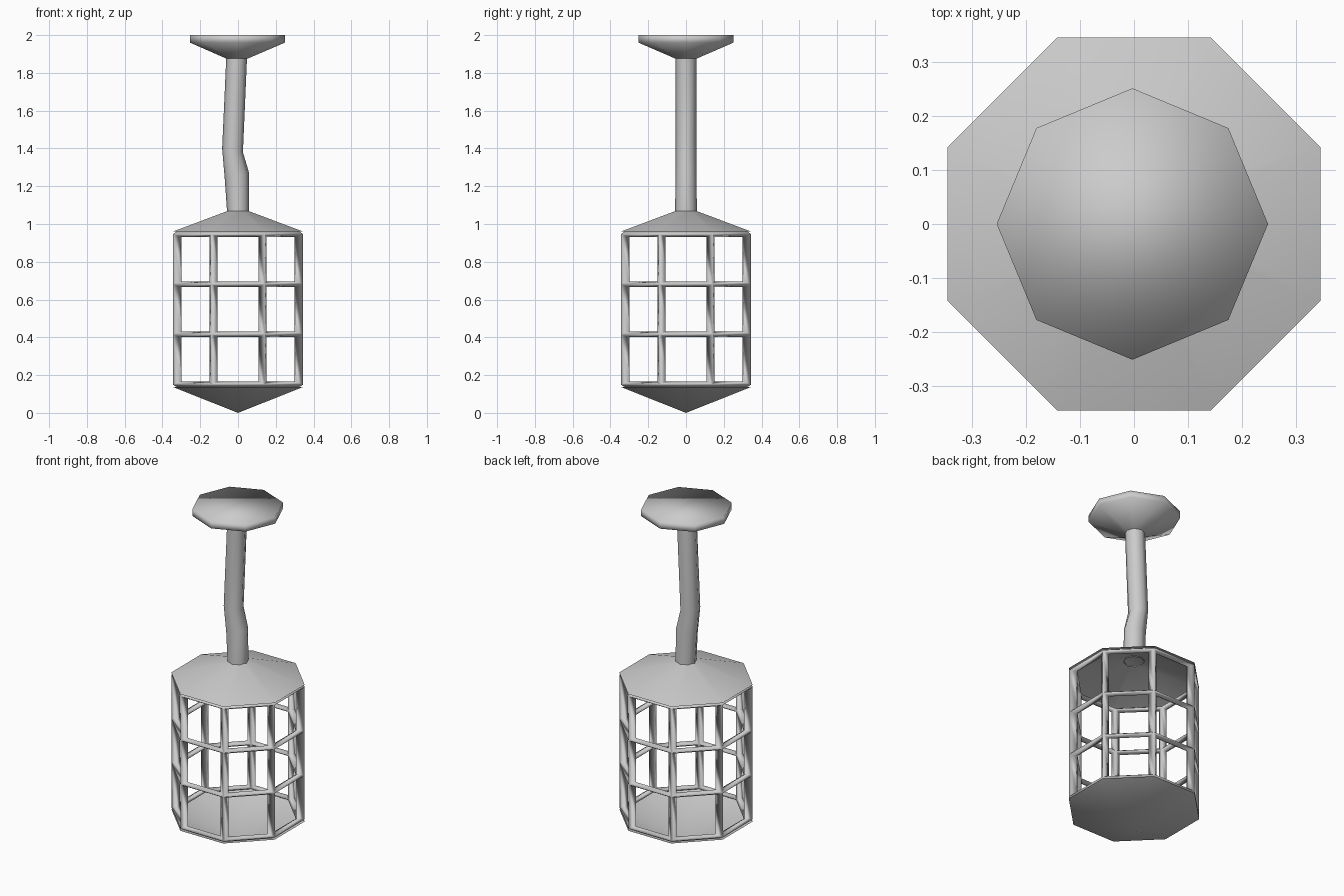
import bpy
from math import cos, sin, pi

if "Cube" in bpy.data.objects:
    bpy.data.objects.remove(bpy.data.objects["Cube"])

SIDES = 8
GREY = (0.6, 0.6, 0.6, 1)
metal = bpy.data.materials.new("grey metal")
metal.use_nodes = True
metal.diffuse_color = GREY
metal.node_tree.nodes["Principled BSDF"].inputs["Base Color"].default_value = GREY


def loft(name, rings, phase=0.0, cap_top=False, apex=None):
    """Skin rings of (centre x, z, x radius, y radius, tilt in z per x)."""
    verts, faces = [], []
    for cx, z, rx, ry, tilt in rings:
        for i in range(SIDES):
            a = 2 * pi * i / SIDES + phase
            verts.append((cx + rx * cos(a), ry * sin(a), z + tilt * rx * cos(a)))
    for r in range(len(rings) - 1):
        for i in range(SIDES):
            j = (i + 1) % SIDES
            b = r * SIDES
            faces.append((b + i, b + j, b + SIDES + j, b + SIDES + i))
    if cap_top:
        faces.append(tuple(range(len(verts) - SIDES, len(verts))))
    if apex is not None:
        verts.append((0, 0, apex))
        faces += [(len(verts) - 1, (i + 1) % SIDES, i) for i in range(SIDES)]
    mesh = bpy.data.meshes.new(name)
    mesh.from_pydata(verts, [], faces)
    mesh.materials.append(metal)
    mesh.shade_smooth()
    obj = bpy.data.objects.new(name, mesh)
    bpy.context.collection.objects.link(obj)
    return obj


def ring(z, r, cx=0.0):
    return (cx, z, r, r, 0)


HALF = pi / SIDES
CAGE_R = 0.373

# Barred cage: thinner rails than posts, so it is framed before a vertical squash
SQUASH = 0.6
low, high = 0.15, 0.947
rows = [(low + (high - low) * k / 3) / SQUASH for k in range(4)]
cage = loft("cage_bars", [ring(z, CAGE_R) for z in rows], HALF)
cage.scale.z = SQUASH
frame = cage.modifiers.new("bars", 'WIREFRAME')
frame.thickness = 0.05
frame.offset = -1
frame.use_boundary = True
frame.use_even_offset = True

# Sloped roof and pointed floor
loft("cage_roof", [ring(0.96, CAGE_R), ring(1.07, 0.057)], HALF, cap_top=True)
loft("cage_floor", [ring(0.137, CAGE_R)], HALF, apex=0.0)

# Kinked hanging pole
loft("pole", [
    ring(1.065, 0.058),
    (-0.006, 1.255, 0.064, 0.055, 0.28),
    (-0.029, 1.39, 0.055, 0.055, -0.18),
    ring(1.885, 0.055, -0.007),
])

# Ceiling mount
loft("ceiling_mount", [ring(1.875, 0.055, -0.005), ring(1.96, 0.251, -0.003),
                       ring(2.0, 0.251, -0.003)], cap_top=True)
